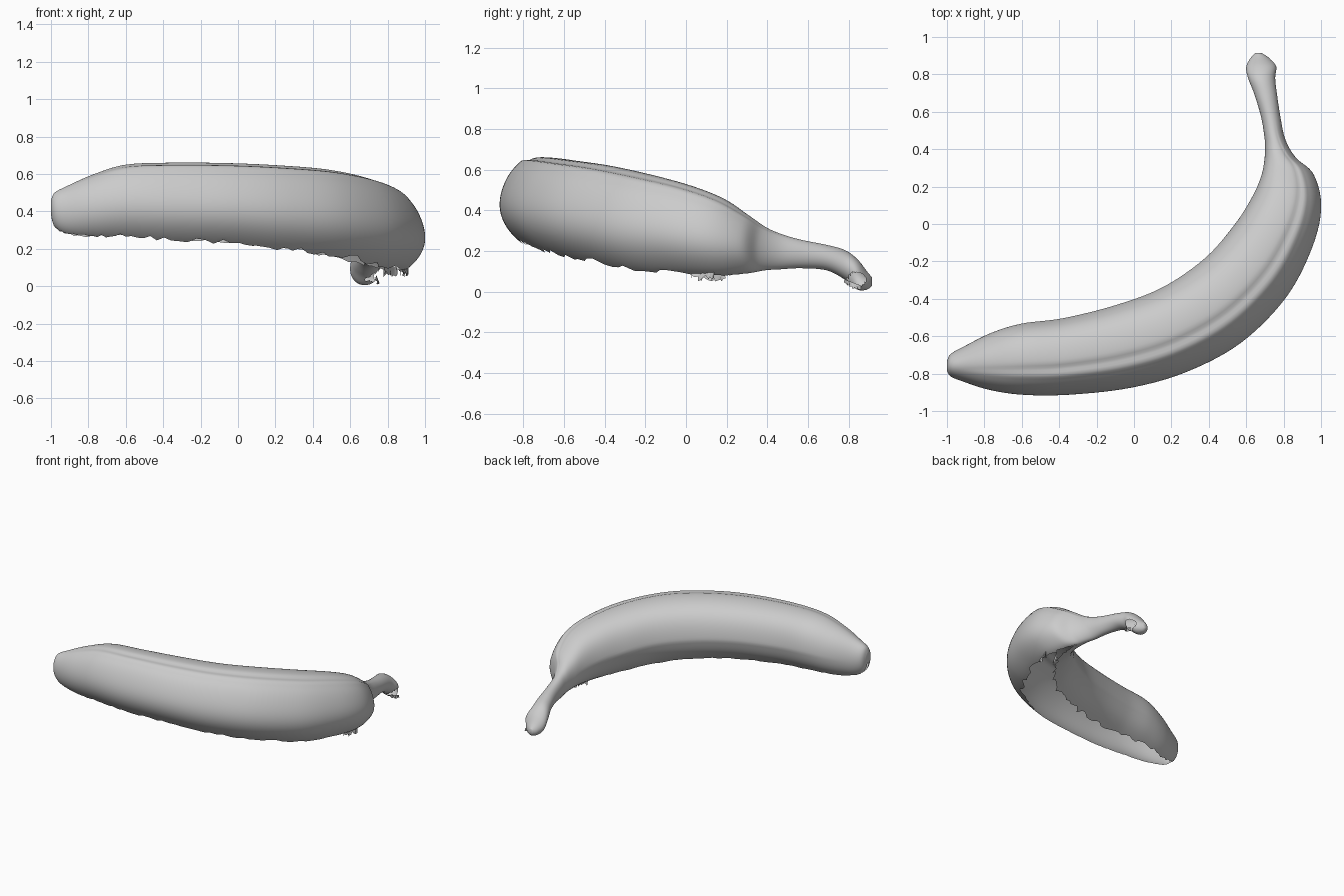
import bpy
import bmesh
import math
import random
from mathutils import Vector

random.seed(4)
if "Cube" in bpy.data.objects:
    bpy.data.objects.remove(bpy.data.objects["Cube"], do_unlink=True)

# One plain grey for the whole fruit
peel = bpy.data.materials.new("peel_grey")
peel.use_nodes = True
peel_colour = (0.6, 0.6, 0.6, 1)
peel.diffuse_color = peel_colour
bsdf = peel.node_tree.nodes["Principled BSDF"]
bsdf.inputs["Base Color"].default_value = peel_colour
bsdf.inputs["Roughness"].default_value = 0.8

# Stations from blossom tip to stem end:
# inner edge x, y, outer edge x, y, top height, underside height
STATIONS = [
    (-1, -.735, -1, -.785, .46, .38),
    (-.98, -.695, -.98, -.815, .5, .315),
    (-.91, -.655, -.92, -.84, .535, .27),
    (-.76, -.58, -.78, -.885, .6, .24),
    (-.6, -.53, -.6, -.912, .652, .225),
    (-.38, -.5, -.35, -.912, .664, .205),
    (-.1, -.43, -.02, -.875, .662, .185),
    (.15, -.335, .28, -.79, .65, .15),
    (.37, -.185, .57, -.635, .628, .115),
    (.52, -.02, .81, -.395, .585, .08),
    (.62, .13, .95, -.13, .53, .075),
    (.675, .25, 1, .09, .465, .075),
    (.695, .34, .96, .265, .38, .09),
    (.7, .42, .865, .355, .32, .105),
    (.695, .48, .81, .45, .285, .11),
    (.68, .57, .785, .56, .255, .115),
    (.645, .69, .765, .69, .23, .105),
    (.61, .78, .755, .78, .205, .06),
    (.6, .84, .76, .845, .16, .01),
    (.625, .89, .72, .89, .1, .01),
    (.65, .915, .68, .915, .07, .03),
]
STEPS = 7       # rings between two stations
SIDES = 80      # points around each ring
RIDGE = 1.08    # angle of the main ridge, from the outer side towards the top


def clamp(value):
    return max(0.0, min(1.0, value))


def station_at(t):
    """Smoothly interpolated station at position t along the fruit."""
    last = len(STATIONS) - 1
    i = min(int(t), last - 1)
    u = t - i
    a, b, c, d = (STATIONS[max(0, min(last, k))] for k in range(i - 1, i + 3))
    return [q + u / 2 * (r - p + u * (2 * p - 5 * q + 4 * r - s + u * (3 * (q - r) + s - p)))
            for p, q, r, s in zip(a, b, c, d)]


def ring_point(t, angle):
    """Point on the peel: soft edges, one crisp ridge, flatter inner underside."""
    ix, iy, ox, oy, top, low = station_at(t)
    centre = Vector((ix + ox, iy + oy, top + low)) / 2
    across = Vector((ox - ix, oy - iy, 0)) / 2
    up = Vector((0, 0, (top - low) / 2))
    body = clamp((t - 2) / 3) * clamp((15 - t) / 3)
    edges = .015 * (math.cos(5 * (angle - RIDGE)) - .4)
    crest = .025 * math.exp(-((angle - RIDGE) / .09) ** 2)
    groove = .03 * math.exp(-((angle - RIDGE - .2) / .09) ** 2)
    r = 1 + body * (edges + crest - groove)
    if angle > math.pi:
        chord = 1 / (abs(math.cos(angle)) + abs(math.sin(angle)))
        r += .35 * body * clamp((12 - t) / 3) * (chord - 1)
    return centre + across * (r * math.cos(angle)) + up * (r * math.sin(angle))


def finish(name, bm):
    mesh = bpy.data.meshes.new(name)
    bm.to_mesh(mesh)
    bm.free()
    mesh.materials.append(peel)
    obj = bpy.data.objects.new(name, mesh)
    bpy.context.collection.objects.link(obj)
    for polygon in mesh.polygons:
        polygon.use_smooth = True
    return obj


def in_stem_hole(face):
    c = face.calc_center_median()
    return c.x > .68 and ((c.y - .84) / .045) ** 2 + ((c.z - .06) / .035) ** 2 < 1


# Peel: an open shell whose ragged slit runs along the underside of the body
def make_peel():
    bm = bmesh.new()
    rings = []
    count = (len(STATIONS) - 1) * STEPS
    for k in range(count + 1):
        t = k / STEPS
        gap = .62 * clamp(.3 + t / 5) * clamp((12.5 - t) / 4)
        rag = .09 * clamp(gap * 5)
        start = -math.pi / 2 + gap
        end = 1.5 * math.pi - gap * .85
        rag_start, rag_end = random.uniform(-rag, rag), random.uniform(-rag, rag)
        ring = []
        for j in range(SIDES + 1):
            # Only the few points beside the slit are torn
            angle = start + (end - start) * j / SIDES
            angle += rag_start * clamp(1 - j / 3) + rag_end * clamp(1 - (SIDES - j) / 3)
            ring.append(bm.verts.new(ring_point(t, angle)))
        rings.append(ring)
    for first, second in zip(rings, rings[1:]):
        for j in range(SIDES):
            bm.faces.new((first[j], second[j], second[j + 1], first[j + 1]))
    # Close the blossom tip and the stem end, then open the broken stem
    bm.faces.new(rings[0])
    bm.faces.new(list(reversed(rings[-1][:-1])))
    bmesh.ops.remove_doubles(bm, verts=bm.verts, dist=.0004)
    hole = [face for face in bm.faces if in_stem_hole(face)]
    bmesh.ops.delete(bm, geom=hole, context='FACES')
    return finish("banana_peel", bm)


make_peel()


# Torn scraps hanging from the underside
def make_scrap(name, start, end, depth, pieces=14):
    bm = bmesh.new()
    start, end = Vector(start), Vector(end)
    columns = []
    for k in range(pieces + 1):
        top = start.lerp(end, k / pieces)
        drop = Vector((random.uniform(-.01, .01), random.uniform(-.01, .01),
                       -depth * random.uniform(.4, 1)))
        columns.append((bm.verts.new(top), bm.verts.new(top + drop)))
    for (a, b), (c, d) in zip(columns, columns[1:]):
        bm.faces.new((a, b, d, c))
    return finish(name, bm)


make_scrap("stem_scrap", (.74, .78, .06), (.75, .86, .03), .03)
make_scrap("inner_scrap", (.78, .06, .1), (.85, .19, .1), .05)
make_scrap("outer_scrap", (.87, .03, .11), (.91, .14, .11), .06)
